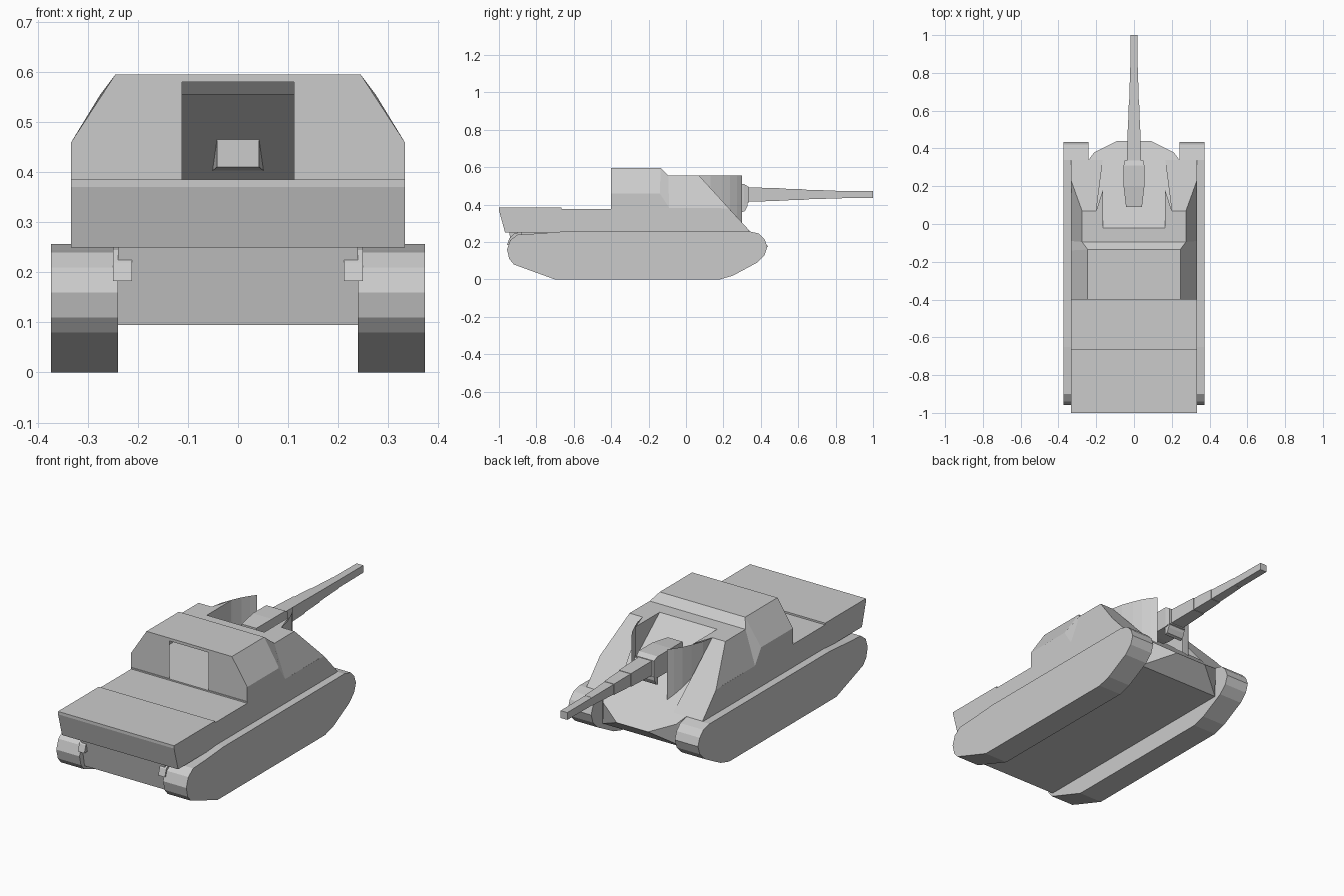
import bpy, bmesh

GLACIS_TOP, GLACIS_SLOPE = -0.02, 0.82


def glacis_z(y):
    return 0.555 - GLACIS_SLOPE * (y - GLACIS_TOP)


def finish(name, bm, recalc=True):
    bmesh.ops.remove_doubles(bm, verts=bm.verts, dist=1e-5)
    if recalc:
        bmesh.ops.recalc_face_normals(bm, faces=bm.faces)
    me = bpy.data.meshes.new(name)
    bm.to_mesh(me)
    bm.free()
    ob = bpy.data.objects.new(name, me)
    bpy.context.collection.objects.link(ob)
    return ob


def mirror(ob):
    ob.modifiers.new("mirror", 'MIRROR').use_axis[0] = True
    return ob


def prism(name, profile, x0, x1):
    """Extrude a (y, z) profile from x0 to x1."""
    bm = bmesh.new()
    face = bm.faces.new([bm.verts.new((x0, y, z)) for y, z in profile])
    ext = bmesh.ops.extrude_face_region(bm, geom=[face])
    verts = [g for g in ext["geom"] if isinstance(g, bmesh.types.BMVert)]
    bmesh.ops.translate(bm, verts=verts, vec=(x1 - x0, 0, 0))
    return finish(name, bm)


def sheet(name, faces):
    """Open plates for the right half, mirrored to the left."""
    bm = bmesh.new()
    for f in faces:
        bm.faces.new([bm.verts.new(p) for p in f])
    return mirror(finish(name, bm))


def loft(name, rings):
    """Rectangular rings (y, half width, z bottom, z top) along y."""
    bm = bmesh.new()
    loops = [[bm.verts.new(p) for p in ((-w, y, a), (w, y, a), (w, y, b), (-w, y, b))]
             for y, w, a, b in rings]
    for r, s in zip(loops, loops[1:]):
        for i in range(4):
            j = (i + 1) % 4
            bm.faces.new((r[i], r[j], s[j], s[i]))
    bm.faces.new(loops[0])
    bm.faces.new(loops[-1])
    return finish(name, bm)


# tracks
mirror(prism("track", [
    (-0.70, 0), (0.18, 0), (0.25, 0.02), (0.38, 0.09), (0.42, 0.13), (0.435, 0.175),
    (0.42, 0.215), (0.39, 0.245), (0.34, 0.257), (-0.65, 0.257), (-0.80, 0.245),
    (-0.90, 0.24), (-0.94, 0.21), (-0.957, 0.16), (-0.945, 0.11), (-0.92, 0.08),
    (-0.88, 0.065)], 0.24, 0.373))

# rear mudguard flaps reaching inwards
mirror(prism("rear_mudguard", [
    (-0.957, 0.183), (-0.945, 0.22), (-0.92, 0.245), (-0.88, 0.255), (-0.88, 0.183)],
    0.212, 0.25))

# hull
prism("upper_hull", [
    (-1, 0.385), (-0.665, 0.385), (-0.665, 0.376), (-0.4, 0.376), (-0.4, 0.383),
    (0.187, 0.383), (0.335, 0.262), (0.335, 0.25), (-0.967, 0.25), (-1, 0.37)],
    -0.333, 0.333)
prism("lower_hull", [
    (-0.945, 0.25), (0.34, 0.25), (0.34, 0.095), (-0.915, 0.095)], -0.24, 0.24)

# nose: front glacis outline dropped back to the floor of the hull
nose = [(0.24, 0.34), (0.21, 0.38), (0.09, 0.44), (-0.09, 0.44), (-0.21, 0.38), (-0.24, 0.34)]
bm = bmesh.new()
pts = [bm.verts.new((x, y, glacis_z(y))) for x, y in nose]
pts += [bm.verts.new((s * 0.24, 0.34, 0.095)) for s in (-1, 1)]
bmesh.ops.convex_hull(bm, input=pts)
finish("nose", bm)

# casemate plates, open at the rear doorway
sheet("casemate", [
    # rear wall around the doorway
    [(0, -0.4, 0.58), (0.112, -0.4, 0.58), (0.112, -0.4, 0.385), (0.333, -0.4, 0.385),
     (0.333, -0.4, 0.46), (0.245, -0.4, 0.595), (0, -0.4, 0.595)],
    # raised roof and its step
    [(0, -0.4, 0.595), (0.245, -0.4, 0.595), (0.245, -0.135, 0.595), (0, -0.135, 0.595)],
    [(0, -0.135, 0.595), (0.245, -0.135, 0.595), (0.275, -0.095, 0.555), (0, -0.095, 0.555)],
    # sides
    [(0.333, -0.4, 0.46), (0.245, -0.4, 0.595), (0.245, -0.135, 0.595), (0.333, -0.14, 0.46)],
    [(0.333, -0.4, 0.383), (0.333, -0.4, 0.46), (0.333, -0.14, 0.46), (0.333, -0.09, 0.383)],
    [(0.333, -0.14, 0.46), (0.245, -0.135, 0.595), (0.275, -0.095, 0.555),
     (0.333, -0.09, 0.383)],
    [(0.333, -0.09, 0.383), (0.275, -0.095, 0.555), (0.275, 0.07, 0.555), (0.333, 0.23, 0.38)],
    [(0.333, -0.09, 0.383), (0.333, 0.23, 0.38), (0.333, 0.34, 0.26), (0.333, 0.2, 0.26)],
    # lower front roof with the gun recess
    [(0, -0.095, 0.555), (0.275, -0.095, 0.555), (0.275, 0.07, 0.555), (0.2, 0.07, 0.555),
     (0.165, 0.18, 0.555), (0.165, -0.02, 0.555), (0, -0.02, 0.555)],
    # cheek front and inner wall
    [(0.2, 0.07, 0.555), (0.275, 0.07, 0.555), (0.333, 0.23, 0.38), (0.333, 0.34, 0.26),
     (0.165, 0.34, 0.26)],
    [(0.165, -0.02, 0.555), (0.165, 0.18, 0.555), (0.165, 0.18, glacis_z(0.18))],
])

# sloped front plate
sheet("glacis", [[(x, y, glacis_z(y)) for x, y in (
    (0, -0.02), (0.165, -0.02), (0.333, 0.34), (0.24, 0.34), (0.21, 0.38),
    (0.09, 0.44), (0, 0.44))]])

# curved gun shields standing on the glacis
curve = [(0.2, 0.07), (0.188, 0.13), (0.165, 0.19), (0.145, 0.235), (0.122, 0.272), (0.1, 0.3)]
sheet("gun_shield", [[(*p, 0.555), (*q, 0.555), (*q, glacis_z(q[1])), (*p, glacis_z(p[1]))]
                     for p, q in zip(curve, curve[1:])])

# gun
loft("mantlet", [(0.09, 0.042, 0.41, 0.50), (0.2, 0.055, 0.40, 0.51), (0.31, 0.055, 0.40, 0.51),
                 (0.335, 0.05, 0.41, 0.495)])
prism("mantlet_chin", [(0.3, 0.36), (0.315, 0.365), (0.328, 0.39), (0.33, 0.42), (0.3, 0.42)],
      -0.05, 0.05)
loft("barrel", [(y, h, 0.454 - h, 0.454 + h) for y, h in (
    (0.3, 0.039), (0.5, 0.034), (0.5, 0.032), (0.63, 0.028), (0.63, 0.026),
    (0.8, 0.021), (0.8, 0.02), (1.0, 0.019))])
